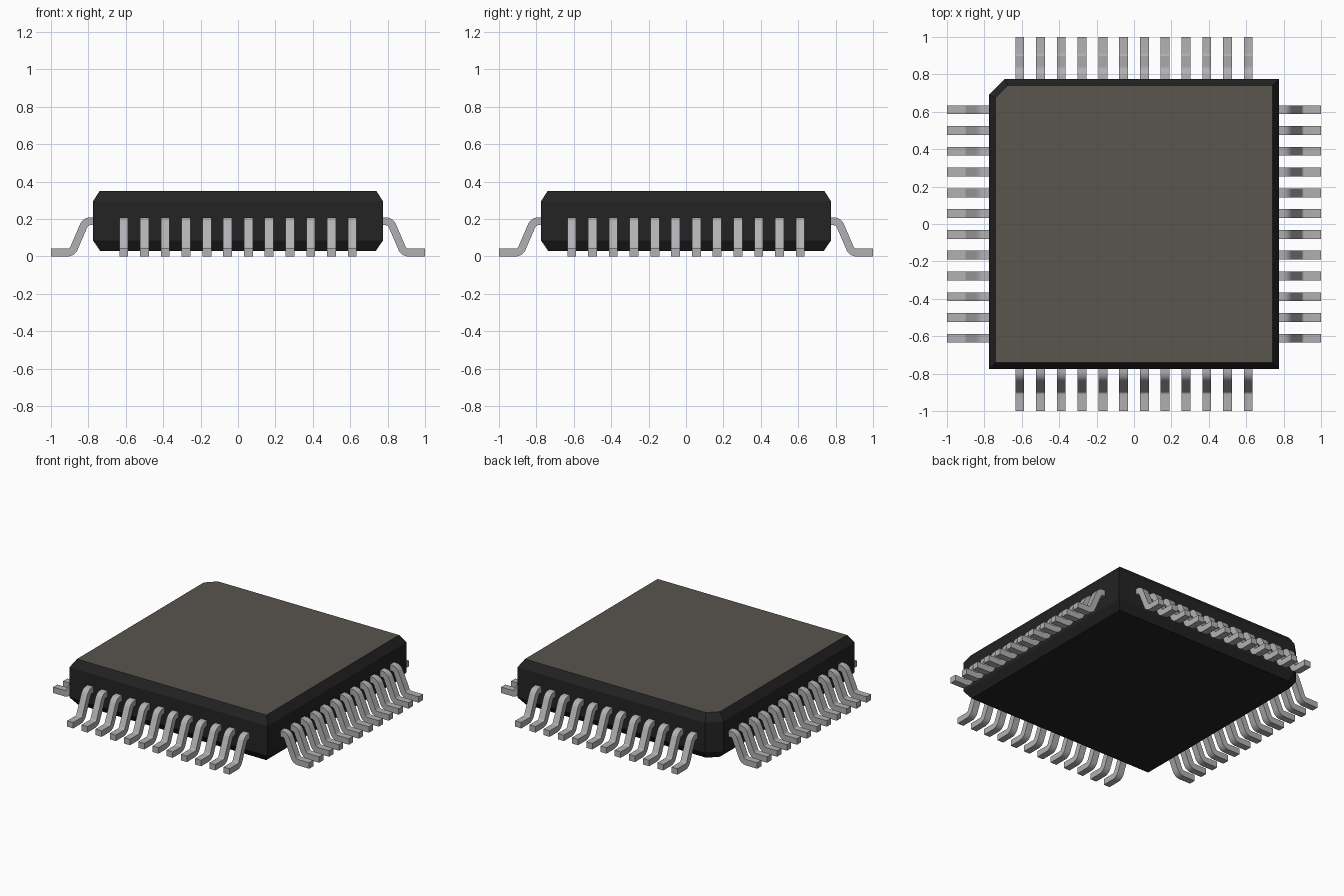
import bpy, bmesh, math
from mathutils import Vector

if "Cube" in bpy.data.objects:
    bpy.data.objects.remove(bpy.data.objects["Cube"])


def material(name, rgb):
    m = bpy.data.materials.new(name)
    m.diffuse_color = (*rgb, 1)
    m.use_nodes = True
    m.node_tree.nodes["Principled BSDF"].inputs["Base Color"].default_value = m.diffuse_color
    return m


black = material("black plastic", (0.017, 0.017, 0.017))
brown = material("grey brown top", (0.10, 0.09, 0.076))
silver = material("silver metal", (0.44, 0.44, 0.455))


# Body: stacked outlines with one clipped corner and bevelled rims
def outline(inset):
    h = 0.775 - inset
    c = 0.085 - inset * (1 - math.tan(math.radians(22.5)))
    return [(-h, -h), (h, -h), (h, h), (-h + c, h), (-h, h - c)]


bm = bmesh.new()
rings = [[bm.verts.new((x, y, z)) for x, y in outline(d)]
         for z, d in ((0.03, 0.038), (0.085, 0), (0.295, 0), (0.35, 0.035))]
for a, b in zip(rings, rings[1:]):
    for i in range(5):
        j = (i + 1) % 5
        bm.faces.new((a[i], a[j], b[j], b[i]))
bm.faces.new(rings[0][::-1])
bm.faces.new(rings[-1]).material_index = 1
mesh = bpy.data.meshes.new("chip_body")
bm.to_mesh(mesh)
bm.free()
mesh.materials.append(black)
mesh.materials.append(brown)
bpy.context.collection.objects.link(bpy.data.objects.new("chip_body", mesh))

# Gull-wing pin profile: straight, bend down, slope, bend flat, foot
T, R, SLOPE, STEPS = 0.021, 0.038, math.radians(66.5), 6
Z_TOP, Z_FOOT = 0.188, T
tan_len = R * math.tan(SLOPE / 2)
x1, x2 = 0.815 - tan_len, 0.887 + tan_len
path = [(0.755, Z_TOP, 0)]          # x, z, downward angle
for i in range(STEPS + 1):
    a = SLOPE * i / STEPS
    path.append((x1 + R * math.sin(a), Z_TOP - R + R * math.cos(a), a))
for i in range(STEPS + 1):
    a = SLOPE * (1 - i / STEPS)
    path.append((x2 - R * math.sin(a), Z_FOOT + R - R * math.cos(a), a))
path.append((1.0, Z_FOOT, 0))

# One row of twelve pins
bm = bmesh.new()
W = 0.0235
for k in range(12):
    y = (k - 5.5) * 0.111
    sections = []
    for x, z, a in path:
        n = Vector((math.sin(a), 0, math.cos(a))) * T
        p = Vector((x, y, z))
        side = Vector((0, W, 0))
        sections.append([bm.verts.new(v) for v in
                         (p + n - side, p + n + side, p - n + side, p - n - side)])
    for a, b in zip(sections, sections[1:]):
        for i in range(4):
            j = (i + 1) % 4
            bm.faces.new((a[i], b[i], b[j], a[j]))
    bm.faces.new(sections[0])
    bm.faces.new(sections[-1][::-1])
bmesh.ops.recalc_face_normals(bm, faces=bm.faces)
pins = bpy.data.meshes.new("pin_row")
bm.to_mesh(pins)
bm.free()
pins.materials.append(silver)

# The same row on all four sides
for i, side in enumerate(("right", "back", "left", "front")):
    ob = bpy.data.objects.new(side + "_pins", pins)
    ob.rotation_euler.z = i * math.pi / 2
    bpy.context.collection.objects.link(ob)
bpy.ops.object.select_all(action='DESELECT')
ob.select_set(True)
bpy.context.view_layer.objects.active = ob
bpy.ops.object.shade_smooth_by_angle(angle=math.radians(30))
